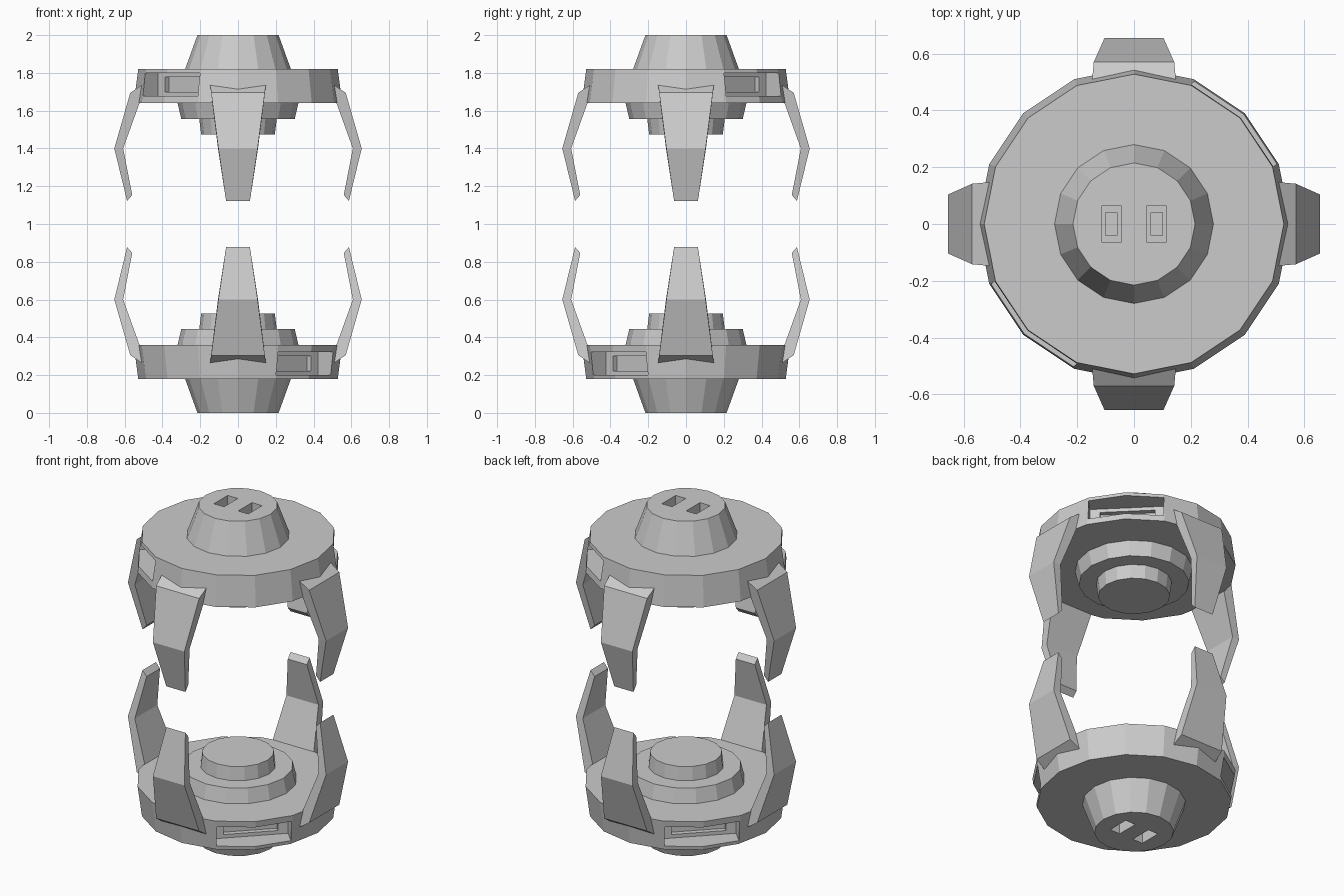
import bpy, bmesh
from math import pi, cos, sin
from mathutils import Matrix, Vector

cube = bpy.data.objects.get("Cube")
if cube:
    bpy.data.objects.remove(cube, do_unlink=True)

metal = bpy.data.materials.new("plain_grey")
metal.use_nodes = True
GREY = (0.6, 0.6, 0.6, 1)
metal.diffuse_color = GREY
metal.node_tree.nodes["Principled BSDF"].inputs["Base Color"].default_value = GREY


def add_object(name, bm):
    bmesh.ops.recalc_face_normals(bm, faces=bm.faces)
    mesh = bpy.data.meshes.new(name)
    bm.to_mesh(mesh)
    bm.free()
    mesh.materials.append(metal)
    obj = bpy.data.objects.new(name, mesh)
    bpy.context.collection.objects.link(obj)
    return obj


def frustum(name, r_low, r_high, z_low, z_high):
    bm = bmesh.new()
    bmesh.ops.create_cone(bm, cap_ends=True, segments=16, radius1=r_low, radius2=r_high,
                          depth=z_high - z_low,
                          matrix=Matrix.Translation((0, 0, (z_low + z_high) / 2)))
    return add_object(name, bm)


def carve(obj, center, size, angle=0):
    """Cut a box, placed in a frame turned about z, out of obj."""
    bm = bmesh.new()
    turn = Matrix.Rotation(angle, 4, 'Z')
    bmesh.ops.create_cube(bm, size=1, matrix=turn @ Matrix.Translation(center)
                          @ Matrix.Diagonal((*size, 1)))
    cutter = add_object("cutter", bm)
    cutter.hide_render = True
    mod = obj.modifiers.new("carve", 'BOOLEAN')
    mod.operation = 'DIFFERENCE'
    mod.solver = 'EXACT'
    mod.object = cutter
    graph = bpy.context.evaluated_depsgraph_get()
    cut_mesh = bpy.data.meshes.new_from_object(obj.evaluated_get(graph))
    obj.modifiers.clear()
    obj.data = cut_mesh
    bpy.data.objects.remove(cutter, do_unlink=True)


# Stepped round body of the upper half
cap = frustum("upper_cap", 0.28, 0.215, 1.82, 2.0)
ring = frustum("upper_ring", 0.552, 0.528, 1.64, 1.82)
collar = frustum("upper_collar", 0.30, 0.32, 1.555, 1.64)
hub = frustum("upper_hub", 0.195, 0.205, 1.475, 1.555)

# Twin stepped slots in the cap
for side in (-1, 1):
    carve(cap, (side * 0.08, 0, 2.0), (0.067, 0.13, 0.12))
    carve(cap, (side * 0.08, 0, 1.96), (0.04, 0.08, 0.08))

# Stepped side recesses on two opposite corners of the ring
for angle in (pi / 4, pi * 5 / 4):
    carve(ring, (0.545, 0, 1.738), (0.3, 0.41, 0.122), angle)
    carve(ring, (0.415, 0, 1.738), (0.1, 0.30, 0.08), angle)

# Bent claw: sections of (outer radius, z, half width, inner radius, z, half width)
SECTIONS = [(0.57, 1.695, 0.142, 0.48, 1.755, 0.15),
            (0.655, 1.40, 0.104, 0.608, 1.40, 0.106),
            (0.587, 1.122, 0.063, 0.56, 1.153, 0.063)]
bm = bmesh.new()
loops = [[bm.verts.new(p) for p in ((ro, -wo, zo), (ro, wo, zo), (ri, wi, zi), (ri, -wi, zi))]
         for ro, zo, wo, ri, zi, wi in SECTIONS]
for a, b in zip(loops, loops[1:]):
    for i in range(4):
        j = (i + 1) % 4
        bm.faces.new((a[i], a[j], b[j], b[i]))
bm.faces.new(loops[0])
bm.faces.new(loops[-1])
claw = add_object("upper_left_claw", bm)
claws = [claw]
for i, place in enumerate(("back", "right", "front"), 1):
    other = claw.copy()
    other.name = f"upper_{place}_claw"
    other.rotation_euler.z = i * pi / 2
    bpy.context.collection.objects.link(other)
    claws.append(other)

# Lower half: the upper half turned over about the y axis
bpy.context.view_layer.update()
flip = Matrix.Translation((0, 0, 2)) @ Matrix.Rotation(pi, 4, 'Y')
for obj in [cap, ring, collar, hub] + claws:
    twin = obj.copy()
    name = obj.name.replace("upper", "lower")
    swap = {"lower_left_claw": "lower_right_claw", "lower_right_claw": "lower_left_claw"}
    twin.name = swap.get(name, name)
    twin.matrix_world = flip @ obj.matrix_world
    bpy.context.collection.objects.link(twin)
